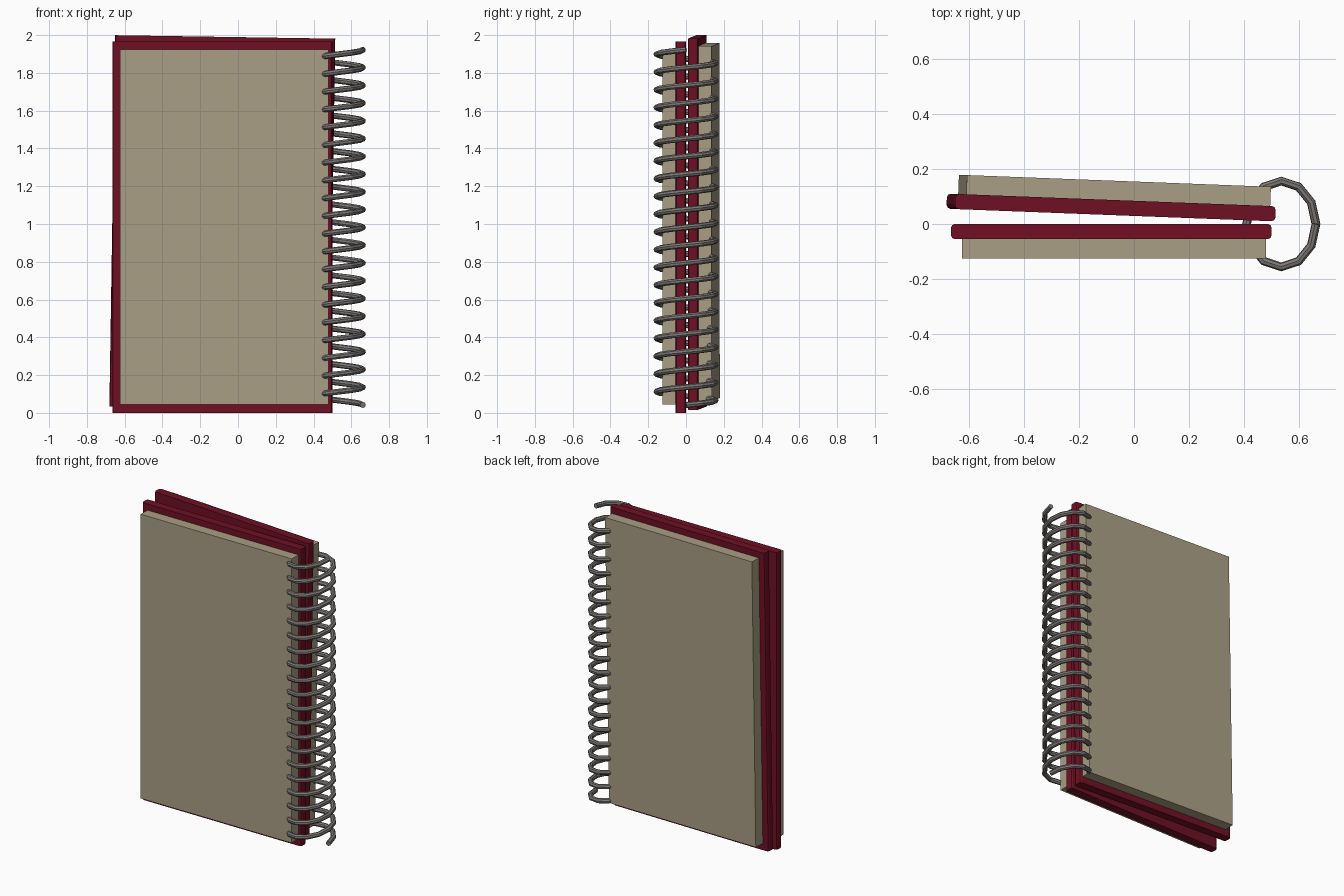
import bpy, bmesh, math
from mathutils import Matrix, Vector

if "Cube" in bpy.data.objects:
    bpy.data.objects.remove(bpy.data.objects["Cube"], do_unlink=True)


def material(name, rgb):
    mat = bpy.data.materials.new(name)
    mat.use_nodes = True
    mat.diffuse_color = (*rgb, 1)
    mat.node_tree.nodes["Principled BSDF"].inputs["Base Color"].default_value = (*rgb, 1)
    return mat


RED = material("dark red cover", (0.16, 0.005, 0.017))
PAPER = material("beige paper", (0.40, 0.345, 0.235))
STEEL = material("grey wire", (0.21, 0.195, 0.185))


def add_object(name, mesh, mat):
    mesh.materials.append(mat)
    obj = bpy.data.objects.new(name, mesh)
    bpy.context.collection.objects.link(obj)
    return obj


def slab(name, size, centre, place, mat, chamfer=0):
    """Box, optionally chamfered along its upright edges."""
    bm = bmesh.new()
    bmesh.ops.create_cube(bm, size=1)
    bmesh.ops.scale(bm, vec=size, verts=bm.verts)
    if chamfer:
        upright = [e for e in bm.edges
                   if abs(e.verts[0].co.z - e.verts[1].co.z) > size[2] / 2]
        bmesh.ops.bevel(bm, geom=upright, offset=chamfer, segments=2,
                        profile=0.5, affect="EDGES")
    mesh = bpy.data.meshes.new(name)
    bm.to_mesh(mesh)
    bm.free()
    mesh.transform(Matrix.Translation(centre))
    obj = add_object(name, mesh, mat)
    obj.matrix_world = place


# Two halves, each a cover with a paper block on its outer side
COVER = (1.165, 0.055, 1.965)
PAGES = (1.105, 0.07, 1.88)
front_place = Matrix.Translation((-0.0825, -0.0275, 0.9825))
back_place = (Matrix.Translation((-0.083, 0.06, 1.008))
              @ Matrix.Rotation(math.radians(-2.2), 4, "Z")
              @ Matrix.Rotation(math.radians(0.9), 4, "Y"))
for side, place, outward in (("front", front_place, -1), ("back", back_place, 1)):
    slab(side + "_cover", COVER, (0, 0, 0), place, RED, chamfer=0.014)
    page_y = outward * (COVER[1] + PAGES[1]) / 2
    slab(side + "_pages", PAGES, (0.01, page_y, 0.002), place, PAPER)

# Spiral binding wire
TURNS, STEPS = 20, 12
curve = bpy.data.curves.new("wire_path", "CURVE")
curve.dimensions = "3D"
curve.bevel_depth = 0.016
curve.bevel_resolution = 2
curve.use_fill_caps = True
spline = curve.splines.new("POLY")
spline.use_smooth = False
spline.points.add(TURNS * STEPS)
for i, point in enumerate(spline.points):
    angle = math.tau * i / STEPS
    height = 0.042 + 1.88 * i / (TURNS * STEPS)
    point.co = (0.535 + 0.126 * math.cos(angle), 0.156 * math.sin(angle), height, 1)
path = bpy.data.objects.new("wire_path", curve)
bpy.context.collection.objects.link(path)
bpy.context.view_layer.update()
wire = bpy.data.meshes.new_from_object(
    path.evaluated_get(bpy.context.evaluated_depsgraph_get()))
bpy.data.objects.remove(path, do_unlink=True)
wire.materials.clear()
add_object("spiral_wire", wire, STEEL)
